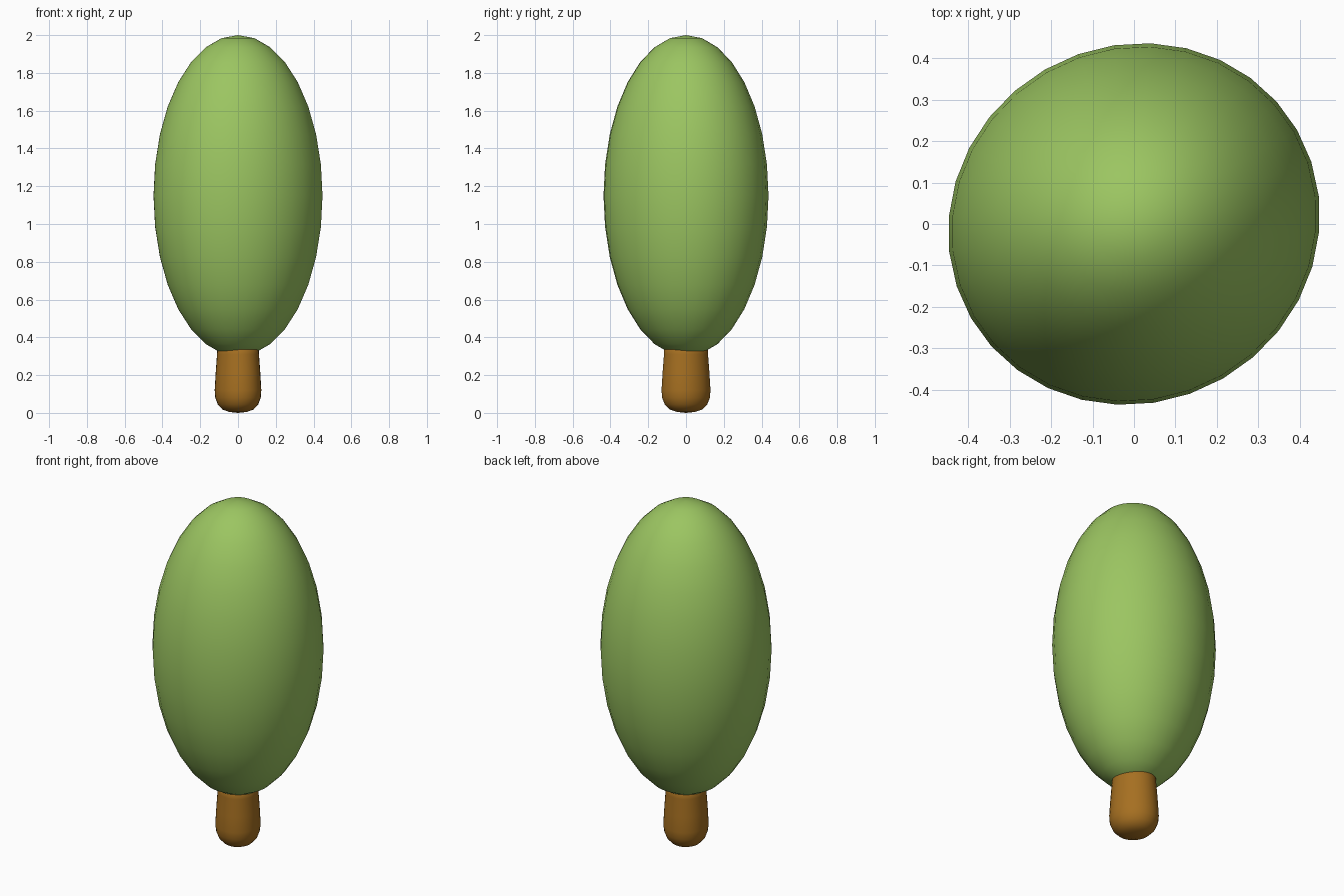
import bpy, bmesh, math

if "Cube" in bpy.data.objects:
    bpy.data.objects.remove(bpy.data.objects["Cube"])

TURN = math.radians(30)


def finish(name, bm, color):
    bmesh.ops.recalc_face_normals(bm, faces=bm.faces)
    me = bpy.data.meshes.new(name)
    bm.to_mesh(me)
    bm.free()
    me.shade_smooth()
    ob = bpy.data.objects.new(name, me)
    bpy.context.collection.objects.link(ob)
    ob.rotation_euler.z = TURN
    mat = bpy.data.materials.new(name)
    mat.diffuse_color = color
    mat.use_nodes = True
    mat.node_tree.nodes["Principled BSDF"].inputs["Base Color"].default_value = mat.diffuse_color
    me.materials.append(mat)
    return ob


# Crown: tall, slightly oval ellipsoid
bm = bmesh.new()
bmesh.ops.create_uvsphere(bm, u_segments=32, v_segments=16, radius=1)
for v in bm.verts:
    v.co = (v.co.x * 0.455, v.co.y * 0.431, 1.15 + v.co.z * 0.85)
finish("crown", bm, (0.33, 0.56, 0.12, 1))

# Trunk: oval tapered post with a rounded foot, running up into the crown
profile = [(0.045, 0.005), (0.08, 0.018), (0.104, 0.045), (0.117, 0.08),
           (0.12, 0.12), (0.115, 0.21), (0.108, 0.31), (0.105, 0.37)]
SIDES = 32
bm = bmesh.new()
rings = []
for r, z in profile:
    rings.append([bm.verts.new((r * math.cos(a), r * 1.11 * math.sin(a), z))
                  for a in (2 * math.pi * i / SIDES for i in range(SIDES))])
for lo, hi in zip(rings, rings[1:]):
    for i in range(SIDES):
        j = (i + 1) % SIDES
        bm.faces.new((lo[i], lo[j], hi[j], hi[i]))
for ring, z in ((rings[0], 0.0), (rings[-1], 0.375)):
    tip = bm.verts.new((0, 0, z))
    for i in range(SIDES):
        bm.faces.new((ring[i], ring[(i + 1) % SIDES], tip))
finish("trunk", bm, (0.38, 0.16, 0.015, 1))
